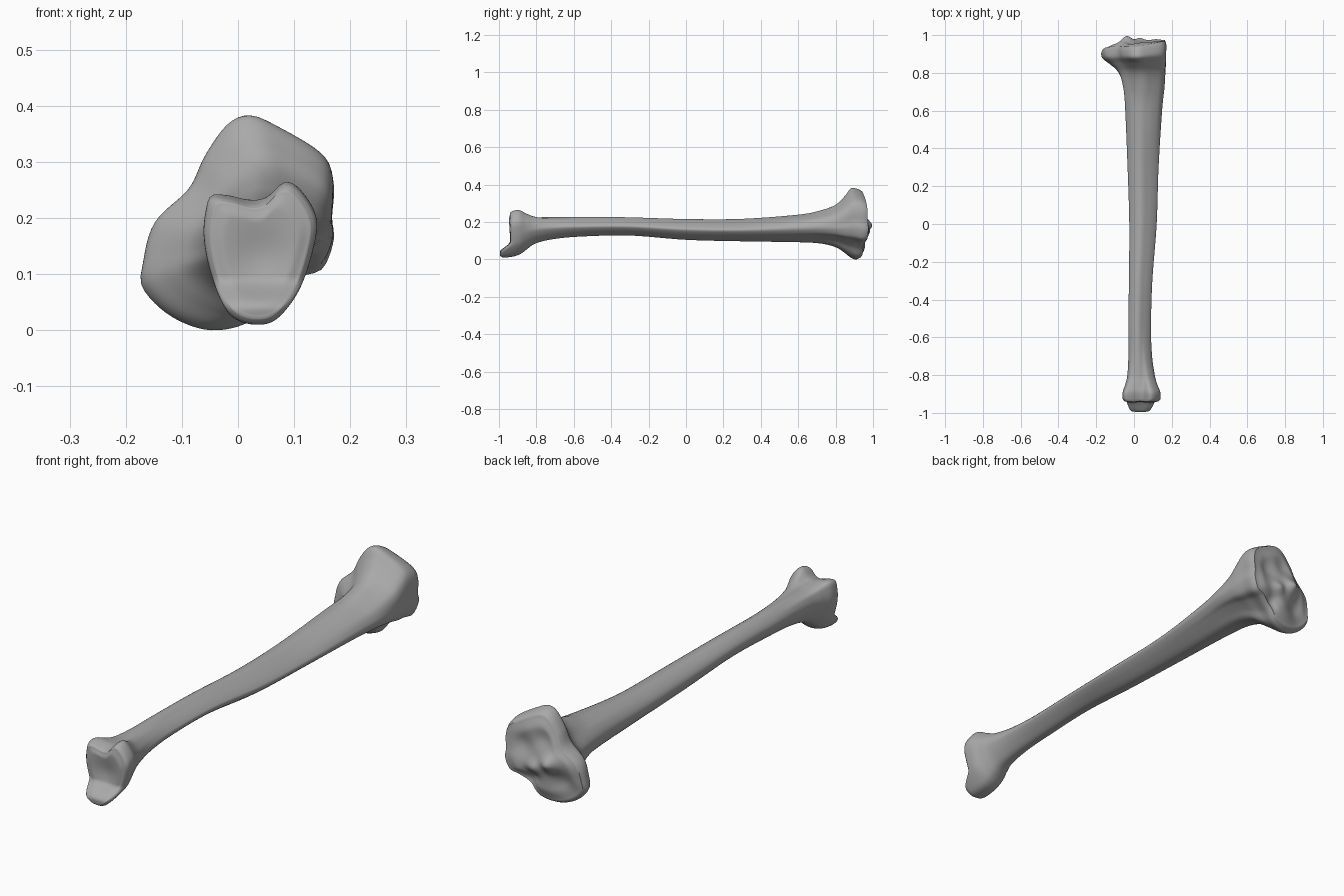
import bpy
import math
from math import cos, sin, pi, exp, atan2, hypot

cube = bpy.data.objects.get("Cube")
if cube:
    bpy.data.objects.remove(cube, do_unlink=True)

SIDES = 96      # points around each ring
STEPS = 6       # rings between neighbouring stations
CAP_RINGS = 22  # rings closing each joint face


def smooth(a, b, v):
    t = min(1, max(0, (v - a) / (b - a)))
    return t * t * (3 - 2 * t)


def bump(x, z, cx, cz, size):
    return exp(-((x - cx) ** 2 + (z - cz) ** 2) / size ** 2)


def catmull(a, b, c, d, t):
    return tuple(0.5 * (2 * q + (r - p) * t + (2 * p - 5 * q + 4 * r - s) * t ** 2
                        + (3 * q - p - 3 * r + s) * t ** 3)
                 for p, q, r, s in zip(a, b, c, d))


def outline(points):
    """Smooth closed outline, scaled to a unit box and sampled by angle."""
    n = len(points)
    dense = [catmull(*(points[(i + k) % n] for k in (-1, 0, 1, 2)), j / 12)
             for i in range(n) for j in range(12)]
    spans = [(min(v), max(v)) for v in zip(*dense)]
    polar = []
    for p in dense:
        u, v = ((2 * c - lo - hi) / (hi - lo) for c, (lo, hi) in zip(p, spans))
        polar.append((atan2(v, u), hypot(u, v)))
    polar.sort()
    first, last = polar[0], polar[-1]
    polar = [(last[0] - 2 * pi, last[1])] + polar + [(first[0] + 2 * pi, first[1])]
    ring, k = [], 0
    for i in range(SIDES):
        angle = -pi + 2 * pi * i / SIDES
        while polar[k + 1][0] < angle:
            k += 1
        (a0, r0), (a1, r1) = polar[k], polar[k + 1]
        r = r0 + (r1 - r0) * (angle - a0) / max(a1 - a0, 1e-6)
        ring.append((r * cos(angle), r * sin(angle)))
    return ring


# Cross-section outlines (x, z) in hundredths
ankle = outline([(-6, 21), (-5, 24), (-2, 24), (2, 23), (5, 23.5), (8.5, 26.5), (11.5, 25),
                 (14.3, 20), (13.5, 14), (11, 7), (7, 2), (3, 1), (-1, 2.3), (-3.5, 6),
                 (-5.5, 12), (-6.3, 17)])
shaft = outline([(0, 5), (1, 8), (4, 10), (7, 8.5), (9.4, 6.3), (10, 4.6),
                 (8, 2), (5, 0), (2, 1)])
knee = outline([(2, 38), (7, 36), (15, 31), (17, 26), (16.7, 20), (17, 16), (15, 11),
                (11, 9.5), (6, 6), (2, 1.5), (-5, 0), (-12, 2.5), (-17, 7.5), (-17, 12),
                (-15, 19), (-9, 25), (-6, 31), (-2, 36.5)])

# Stations: y, x min, x max, z min, z max, ankle share, knee share (hundredths)
stations = [
    (-94, -5, 13, 2, 25, 100, 0), (-92.5, -6, 14, 1, 26, 100, 0),
    (-89, -6, 14, 2, 26.5, 95, 0),
    (-85, -4.7, 12.7, 5.5, 25, 75, 0), (-80, -3.6, 11.3, 8.7, 23.6, 50, 0),
    (-70, -3, 9.7, 11, 23, 20, 0), (-55, -3, 9, 12.3, 22.8, 0, 0),
    (-30, -2.7, 9.7, 12.8, 22.5, 0, 0), (0, -2.5, 12, 10.5, 21.6, 0, 0),
    (30, -3.4, 13, 9.7, 21.7, 0, 0), (60, -5, 15, 9.2, 24.3, 10, 20),
    (72, -6.3, 16.2, 8.5, 26.5, 0, 45), (80, -8.7, 16.7, 6.5, 29.5, 0, 70),
    (85, -13, 17, 3.5, 34, 0, 90), (89, -16.5, 17, 1.2, 38, 0, 100),
    (93, -17.4, 17.1, 0, 37.8, 0, 100), (95.5, -16.5, 16.3, 1, 36.5, 0, 100)]


def ankle_relief(x, z):
    """Malleolus tip projecting past the hollow joint face."""
    return (-0.054 * (1 - smooth(0.035, 0.095, z))
            + 0.015 * bump(x, z, 0.04, 0.13, 0.06))


def knee_relief(x, z):
    """Tilt of the plateau, two shallow bowls and the spines between."""
    tilt = 0.13 * x - 0.02 * ((z - 0.19) / 0.19) ** 2
    bowls = bump(x, z, 0.09, 0.23, 0.055) + bump(x, z, -0.09, 0.1, 0.055)
    spines = bump(x, z, -0.04, 0.18, 0.035) + 0.5 * bump(x, z, 0.03, 0.15, 0.03)
    notch = bump(x, z, 0.05, 0.1, 0.035) + 0.6 * bump(x, z, 0, 0.27, 0.04)
    return tilt - 0.022 * bowls + 0.034 * spines - 0.02 * notch


def place(x, y, z):
    if y < 0:
        return x, y + ankle_relief(x, z) * smooth(-0.86, -0.94, y), z
    return x, y + knee_relief(x, z) * smooth(0.82, 0.955, y), z


def make_ring(station, scale=1, push=0):
    y, x0, x1, z0, z1, a, k = (v / 100 for v in station)
    cx, cz, rx, rz = (x0 + x1) / 2, (z0 + z1) / 2, (x1 - x0) / 2, (z1 - z0) / 2
    ring = []
    for p, q, r in zip(ankle, shaft, knee):
        u, v = (a * p[i] + (1 - a - k) * q[i] + k * r[i] for i in (0, 1))
        ring.append(place(cx + u * rx * scale, y + push, cz + v * rz * scale))
    return ring


# Loft the body, then close both joint faces with shrinking rings
rings = []
for i in range(len(stations) - 1):
    ends = [stations[min(max(i + k, 0), len(stations) - 1)] for k in (-1, 0, 1, 2)]
    rings += [make_ring(catmull(*ends, j / STEPS)) for j in range(STEPS)]
rings.append(make_ring(stations[-1]))
for j in range(1, CAP_RINGS + 1):
    scale = 1 - j / (CAP_RINGS + 0.5)
    push = 0.012 * (1 - smooth(0.7, 1, scale))
    rings.insert(0, make_ring(stations[0], scale, -push * 0.6))
    rings.append(make_ring(stations[-1], scale, push))

verts = [v for ring in rings for v in ring]
faces = []
for r in range(len(rings) - 1):
    for i in range(SIDES):
        j = (i + 1) % SIDES
        a, b = r * SIDES, (r + 1) * SIDES
        faces.append((a + i, a + j, b + j, b + i))
faces.append(tuple(reversed(range(SIDES))))
faces.append(tuple(range(len(verts) - SIDES, len(verts))))

mesh = bpy.data.meshes.new("shin_bone")
mesh.from_pydata(verts, [], faces)
bone = bpy.data.objects.new("shin_bone", mesh)
bpy.context.collection.objects.link(bone)

# Bone colour
grey = bpy.data.materials.new("bone_grey")
grey.use_nodes = True
colour = (0.4, 0.4, 0.4, 1)
grey.diffuse_color = colour
grey.node_tree.nodes["Principled BSDF"].inputs["Base Color"].default_value = colour
mesh.materials.append(grey)

# Consistent normals and smooth shading
bpy.ops.object.select_all(action="DESELECT")
bone.select_set(True)
bpy.context.view_layer.objects.active = bone
bpy.ops.object.mode_set(mode="EDIT")
bpy.ops.mesh.select_all(action="SELECT")
bpy.ops.mesh.normals_make_consistent(inside=False)
bpy.ops.object.mode_set(mode="OBJECT")
bpy.ops.object.shade_smooth_by_angle(angle=math.radians(60))
